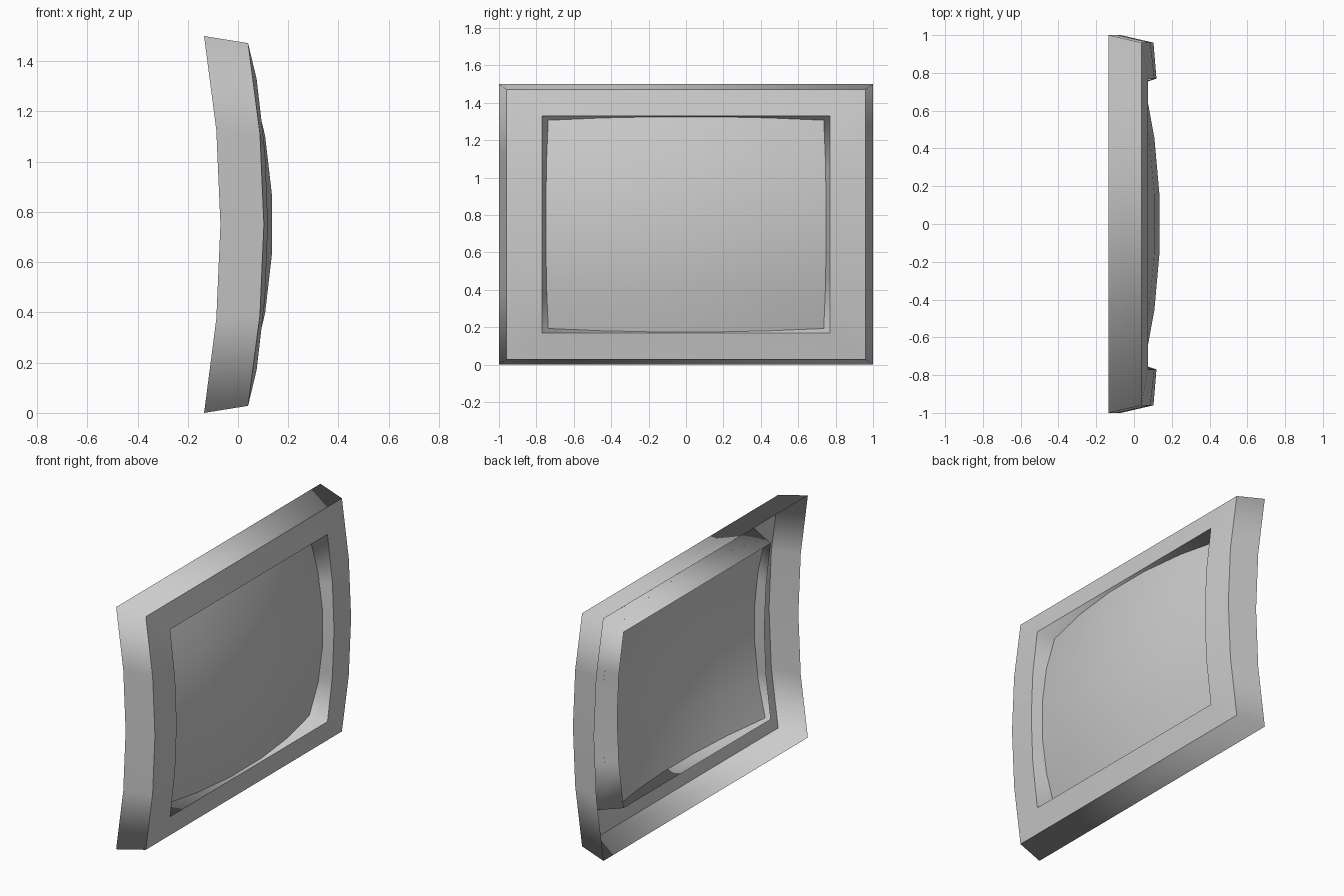
import bpy

cube = bpy.data.objects.get("Cube")
if cube:
    bpy.data.objects.remove(cube, do_unlink=True)

MID_Z = 0.75

grey = bpy.data.materials.new("plain_grey")
grey.use_nodes = True
grey.diffuse_color = (0.6, 0.6, 0.6, 1)
grey.node_tree.nodes["Principled BSDF"].inputs["Base Color"].default_value = (0.6, 0.6, 0.6, 1)


def make_object(name, verts, faces):
    mesh = bpy.data.meshes.new(name)
    mesh.from_pydata(verts, [], faces)
    mesh.materials.append(grey)
    mesh.shade_smooth()
    obj = bpy.data.objects.new(name, mesh)
    bpy.context.collection.objects.link(obj)
    return obj


def ring(half_y, half_z, x_mid, x_end):
    """Rectangular loop whose upright sides bow towards the front."""
    steps = [-1, -0.5, 0, 0.5, 1]
    side = [(x_mid + (x_end - x_mid) * t * t, t * half_z + MID_Z) for t in steps]
    return ([(x, half_y, z) for x, z in side]
            + [(x, -half_y, z) for x, z in reversed(side)])


def bridge(n, count):
    """Quads joining successive loops of n points."""
    return [(k * n + i, k * n + (i + 1) % n, (k + 1) * n + (i + 1) % n, (k + 1) * n + i)
            for k in range(count - 1) for i in range(n)]


# Bowed open-backed frame: rear rim, front outer edge, opening, rear of the recess tube
rings = [
    ring(1.0, 0.75, -0.07, -0.135),
    ring(0.96, 0.722, 0.103, 0.04),
    ring(0.77, 0.58, 0.119, 0.074),
    ring(0.72, 0.545, -0.033, -0.077),
]
n = len(rings[0])
frame = make_object("frame", [v for r in rings for v in r], bridge(n, len(rings)))

# Each loop is a crisp edge, while the corners between the sides shade smoothly
for edge in frame.data.edges:
    a, b = edge.vertices
    edge.use_edge_sharp = a // n == b // n

# Domed screen sheet set inside the recess tube, narrowing with its taper
N = 6
steps = [-1 + 2 * i / (N - 1) for i in range(N)]
verts = []
for u in steps:
    for v in steps:
        x = 0.135 - 0.081 * (u * u + v * v - 0.08) / 0.96
        verts.append((x, u * (0.741 + 0.16 * x), MID_Z + v * (0.563 + 0.23 * x)))
corners = [i * N + j for i in range(N - 1) for j in range(N - 1)]
make_object("screen", verts, [(a, a + N, a + N + 1, a + 1) for a in corners])
